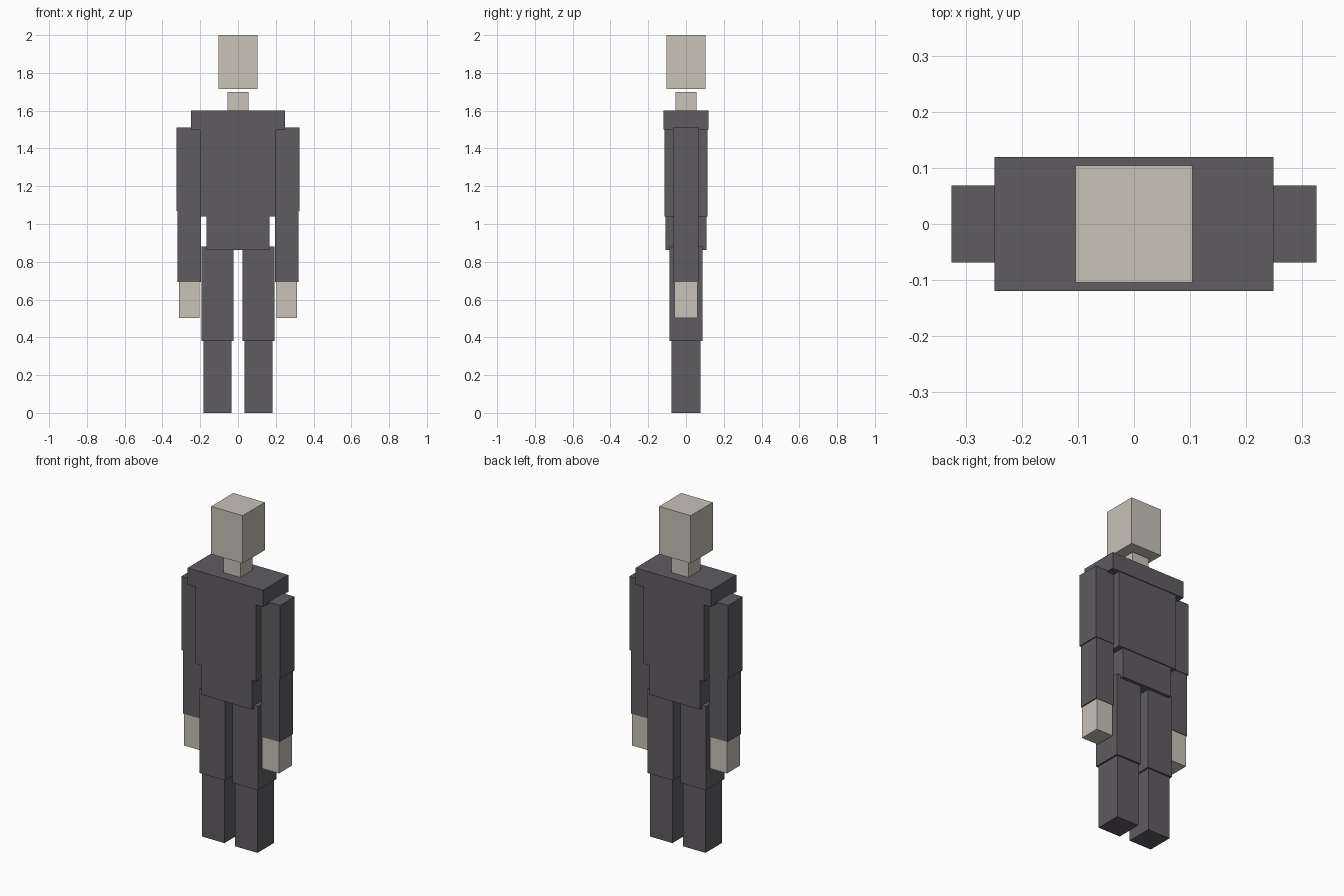
import bpy

if "Cube" in bpy.data.objects:
    bpy.data.objects.remove(bpy.data.objects["Cube"])


def make_material(name, rgb):
    mat = bpy.data.materials.new(name)
    mat.diffuse_color = (*rgb, 1.0)
    mat.use_nodes = True
    mat.node_tree.nodes["Principled BSDF"].inputs["Base Color"].default_value = mat.diffuse_color
    return mat


skin = make_material("pale_beige", (0.58, 0.54, 0.485))
cloth = make_material("charcoal_grey", (0.115, 0.107, 0.12))


def box(name, mat, x, half_y, z):
    """Box spanning x and z ranges, centred on y = 0."""
    bpy.ops.mesh.primitive_cube_add(size=1)
    ob = bpy.context.object
    ob.name = name
    ob.location = ((x[0] + x[1]) / 2, 0, (z[0] + z[1]) / 2)
    ob.scale = (x[1] - x[0], half_y * 2, z[1] - z[0])
    bpy.ops.object.transform_apply(location=True, rotation=True, scale=True)
    ob.data.materials.append(mat)
    return ob


# Central parts: name, material, half width, half depth, height range
for name, mat, hx, hy, z in [
    ("head", skin, 0.104, 0.104, (1.715, 2.0)),
    ("neck", skin, 0.056, 0.056, (1.6, 1.7)),
    ("shoulders", cloth, 0.249, 0.119, (1.5, 1.6)),
    ("chest", cloth, 0.2, 0.114, (1.04, 1.5)),
    ("hips", cloth, 0.168, 0.108, (0.862, 1.04)),
]:
    box(name, mat, (-hx, hx), hy, z)

# Limbs, built on both sides: name, material, x range, half depth, height range
for name, mat, x, hy, z in [
    ("upper_arm", cloth, (0.191, 0.325), 0.069, (1.07, 1.51)),
    ("forearm", cloth, (0.197, 0.319), 0.065, (0.692, 1.07)),
    ("hand", skin, (0.203, 0.313), 0.062, (0.502, 0.692)),
    ("thigh", cloth, (0.025, 0.193), 0.088, (0.38, 0.88)),
    ("shin", cloth, (0.035, 0.183), 0.078, (0.0, 0.38)),
]:
    box("right_" + name, mat, x, hy, z)
    box("left_" + name, mat, (-x[1], -x[0]), hy, z)
